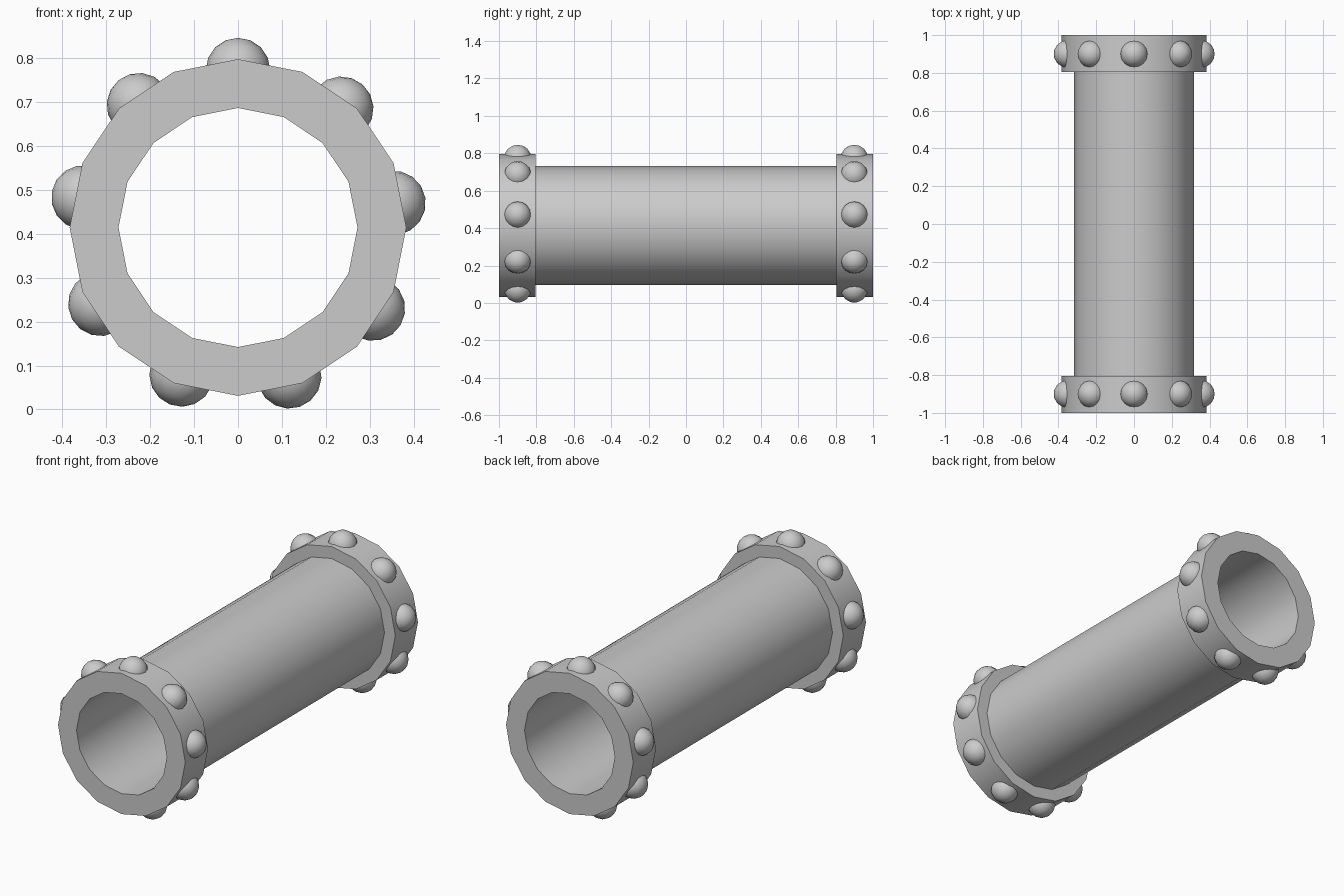
import bpy, bmesh, math
from mathutils import Matrix, Vector

if "Cube" in bpy.data.objects:
    bpy.data.objects.remove(bpy.data.objects["Cube"])

CZ = 0.414      # height of the pipe axis
SIDES = 16

grey = bpy.data.materials.new("plain grey")
grey.diffuse_color = (0.6, 0.6, 0.6, 1)
grey.use_nodes = True
grey.node_tree.nodes["Principled BSDF"].inputs["Base Color"].default_value = grey.diffuse_color


def finish(bm, name, angle):
    bmesh.ops.recalc_face_normals(bm, faces=bm.faces)
    me = bpy.data.meshes.new(name)
    bm.to_mesh(me)
    bm.free()
    me.materials.append(grey)
    ob = bpy.data.objects.new(name, me)
    bpy.context.collection.objects.link(ob)
    bpy.ops.object.select_all(action='DESELECT')
    ob.select_set(True)
    bpy.context.view_layer.objects.active = ob
    bpy.ops.object.shade_smooth_by_angle(angle=math.radians(angle))
    return ob


# Pipe with two end flanges: closed (radius, y) profile turned about the y axis
profile = [(0.272, -1), (0.383, -1), (0.383, -0.805), (0.318, -0.805),
           (0.318, 0.805), (0.383, 0.805), (0.383, 1), (0.272, 1)]
bm = bmesh.new()
rings = []
for i in range(SIDES):
    a = 2 * math.pi * i / SIDES
    rings.append([bm.verts.new((r * math.sin(a), y, CZ + r * math.cos(a)))
                  for r, y in profile])
n = len(profile)
for i in range(SIDES):
    p, q = rings[i], rings[(i + 1) % SIDES]
    for j in range(n):
        k = (j + 1) % n
        bm.faces.new((p[j], p[k], q[k], q[j]))
finish(bm, "flanged_pipe", 40)

# Round rivets: nine around each flange
for label, y in (("front", -0.9), ("back", 0.9)):
    bm = bmesh.new()
    for i in range(9):
        a = math.radians(40 * i + (1 if i else 0))
        pos = Vector((0.358 * math.sin(a), y, CZ + 0.358 * math.cos(a)))
        bmesh.ops.create_uvsphere(
            bm, u_segments=16, v_segments=8, radius=0.0735,
            matrix=Matrix.Translation(pos) @ Matrix.Rotation(a, 4, 'Y'))
    finish(bm, label + "_rivets", 60)
